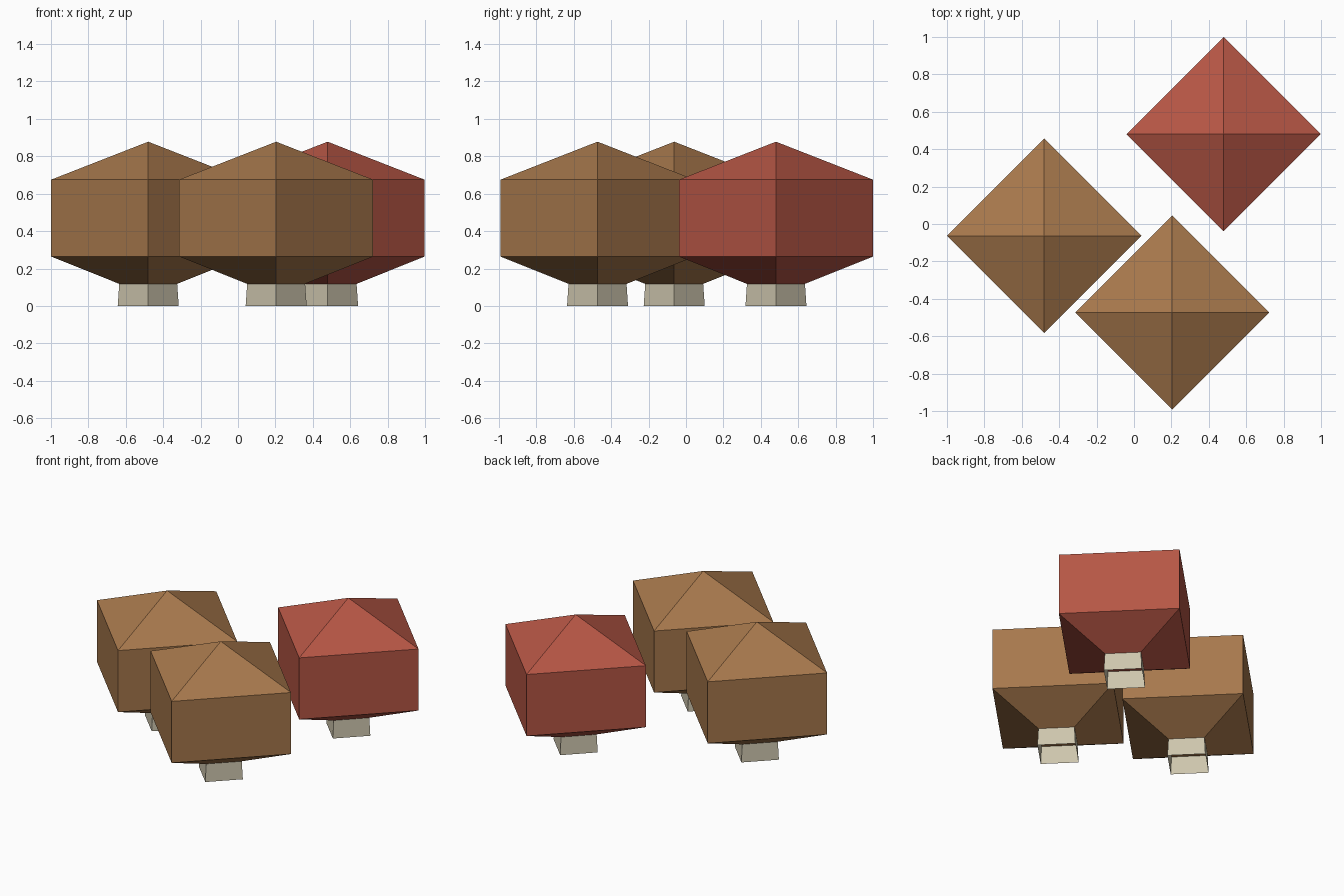
import bpy, bmesh, math

if "Cube" in bpy.data.objects:
    bpy.data.objects.remove(bpy.data.objects["Cube"])


def material(name, rgb):
    """Flat colour given as sRGB 0-255, stored as linear."""
    lin = [((c / 255 + 0.055) / 1.055) ** 2.4 for c in rgb]
    m = bpy.data.materials.new(name)
    m.diffuse_color = (*lin, 1)
    m.use_nodes = True
    m.node_tree.nodes["Principled BSDF"].inputs["Base Color"].default_value = m.diffuse_color
    return m


def four_sided(name, loc, rings, mat, apex=None, cap_bottom=False):
    """Diamond-plan shell from (radius, z) rings, optionally with a peak."""
    bm = bmesh.new()
    loops = [[bm.verts.new((r * math.cos(i * math.pi / 2),
                            r * math.sin(i * math.pi / 2), z))
              for i in range(4)] for r, z in rings]
    for low, high in zip(loops, loops[1:]):
        for i in range(4):
            j = (i + 1) % 4
            bm.faces.new((low[i], low[j], high[j], high[i]))
    if apex is not None:
        peak = bm.verts.new((0, 0, apex))
        for i in range(4):
            bm.faces.new((loops[-1][i], loops[-1][(i + 1) % 4], peak))
    if cap_bottom:
        bm.faces.new(loops[0][::-1])
    mesh = bpy.data.meshes.new(name)
    bm.to_mesh(mesh)
    bm.free()
    mesh.materials.append(mat)
    obj = bpy.data.objects.new(name, mesh)
    obj.location = (*loc, 0)
    bpy.context.collection.objects.link(obj)


brown = material("cap brown", (167, 120, 76))
red = material("cap red", (182, 86, 69))
cream = material("stem cream", (205, 197, 173))

mushrooms = [("left", (-0.48, -0.063), brown),
             ("front", (0.204, -0.473), brown),
             ("back", (0.479, 0.481), red)]

for label, loc, cap_mat in mushrooms:
    # Short tapered stem, hollow and open at the foot
    four_sided(label + "_stem", loc, [(0.163, 0), (0.155, 0.118)], cream)
    # Block cap with sloped underside and low pyramid top
    four_sided(label + "_cap", loc, [(0.155, 0.118), (0.519, 0.264), (0.519, 0.675)],
               cap_mat, apex=0.878, cap_bottom=True)
